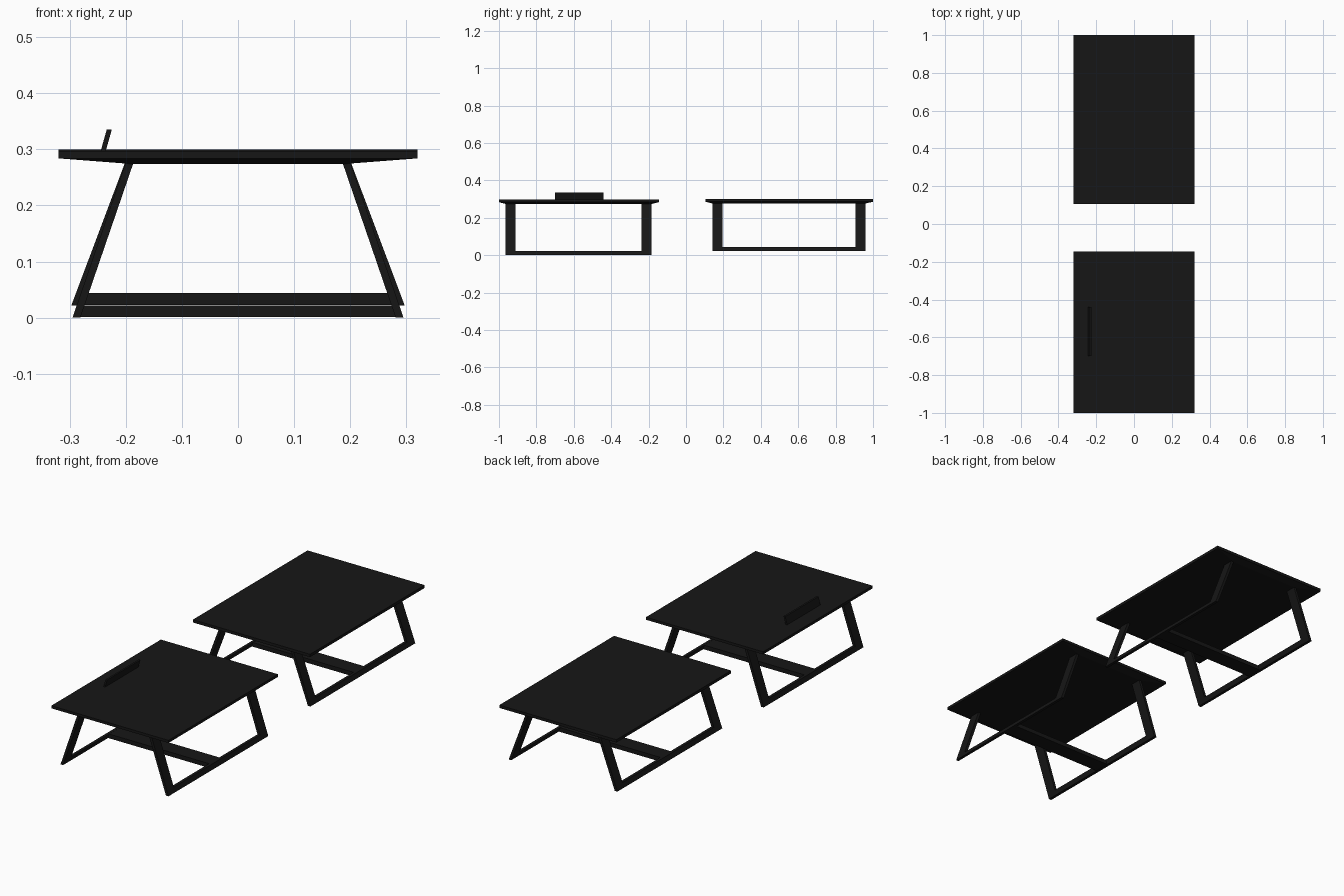
import bpy, bmesh

if "Cube" in bpy.data.objects:
    bpy.data.objects.remove(bpy.data.objects["Cube"])

black = bpy.data.materials.new("matte_black")
black.diffuse_color = (0.008, 0.008, 0.008, 1)
black.use_nodes = True
black.node_tree.nodes["Principled BSDF"].inputs["Base Color"].default_value = black.diffuse_color


def finish(name, bm):
    bmesh.ops.recalc_face_normals(bm, faces=bm.faces)
    me = bpy.data.meshes.new(name)
    bm.to_mesh(me)
    bm.free()
    me.materials.append(black)
    ob = bpy.data.objects.new(name, me)
    bpy.context.collection.objects.link(ob)


def prism(name, ring_a, ring_b):
    """Solid between two matching outlines."""
    bm = bmesh.new()
    a = [bm.verts.new(p) for p in ring_a]
    b = [bm.verts.new(p) for p in ring_b]
    bm.faces.new(a)
    bm.faces.new(b)
    n = len(a)
    for i in range(n):
        j = (i + 1) % n
        bm.faces.new((a[i], a[j], b[j], b[i]))
    finish(name, bm)


def rect(x0, x1, y0, y1, z):
    return [(x0, y0, z), (x1, y0, z), (x1, y1, z), (x0, y1, z)]


def table(tag, y0, y1, foot, under, edge, top, x_foot):
    # table top with a shallow tapered underside
    prism(tag + "_table_top", rect(-.32, .32, y0, y1, edge), rect(-.32, .32, y0, y1, top))
    f0, f1 = y0 + .036, y1 - .04
    prism(tag + "_underside", rect(-.19, .19, f0, f1, under), rect(-.32, .32, y0, y1, edge))

    # leaning U-shaped leg frames, flat bar stock
    w, bar, t = .053, .023, .014
    head = under + .003
    outline = [(f0, head), (f0, foot), (f1, foot), (f1, head),
               (f1 - w, head), (f1 - w, foot + bar), (f0 + w, foot + bar), (f0 + w, head)]
    slope = (x_foot - .2) / (head - foot)
    for s, side in ((-1, "left"), (1, "right")):
        def ring(inset):
            return [(s * (x_foot - inset - slope * (z - foot)), y, z) for y, z in outline]
        prism(f"{tag}_{side}_leg_frame", ring(0), ring(t))

    # crossbar joining the frames at the floor
    yc = (f0 + f1) / 2
    xa, xb = x_foot - .003, x_foot - .003 - slope * bar
    prism(tag + "_crossbar", rect(-xa, xa, yc - .04, yc + .04, foot + .001),
          rect(-xb, xb, yc - .04, yc + .04, foot + bar - .001))


table("front", -1.0, -.145, 0, .274, .284, .297, .295)
table("back", .105, 1.0, .022, .277, .286, .30, .297)

# leaning stop on the front table
prism("device_stop", rect(-.245, -.236, -.70, -.44, .296),
      rect(-.234, -.225, -.70, -.44, .335))
